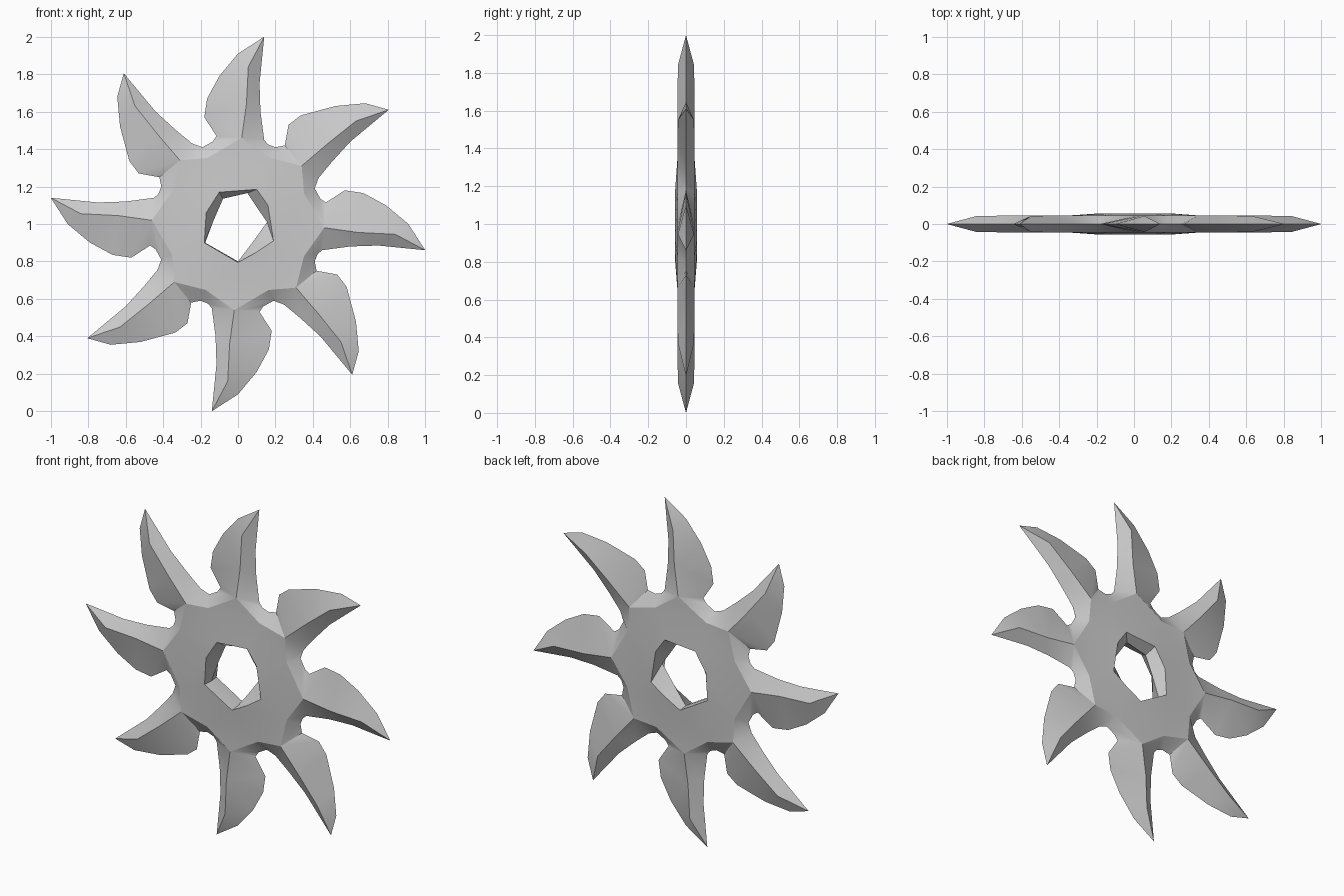
import bpy, bmesh, math

if "Cube" in bpy.data.objects:
    bpy.data.objects.remove(bpy.data.objects["Cube"])

# Two neighbouring blades (x, z about the centre); repeated four times around.
# Outline runs clockwise; the string says which ridge point each edge point rises to.
BLADES = [
    dict(edge=[(-.19, .41), (-.135, .44), (-.115, .47), (-.18, .57), (-.165, .67), (-.10, .79),
               (0, .91), (.14, 1.0), (.115, .75), (.12, .60), (.14, .45), (.16, .425)],
         link="hbbbmmtttmbb", b=(.02, .46), m=(.045, .64), t=(.055, .84)),
    dict(edge=[(.20, .41), (.25, .42), (.27, .53), (.335, .58), (.52, .63), (.68, .645),
               (.805, .61), (.60, .44), (.50, .33), (.43, .245)],
         link="hbbmmtttmb", b=(.34, .31), m=(.48, .43), t=(.63, .55)),
]
# Irregular bore: surface rim and narrow middle, clockwise from upper left
RIM = [(-.10, .17), (.10, .185), (.16, .10), (.19, -.09), (.10, -.15), (0, -.205), (-.18, -.10), (-.17, .06)]
MID = [(-.08, .135), (.05, .165), (.10, .09), (.155, .01), (.08, -.095), (0, -.20), (-.175, -.10), (-.13, .02)]
HEIGHT = dict(h=.045, b=.046, m=.045, t=.043)

bm = bmesh.new()


def vert(p, y=0.0, turns=0):
    x, z = p
    for _ in range(turns):
        x, z = z, -x
    return bm.verts.new((x, y, z + 1))


def face(*vs):
    vs = list(dict.fromkeys(vs))
    if len(vs) > 2:
        bm.faces.new(vs)


# Sharp outer edge and middle of the bore lie on the centre plane
edges = [[vert(p, 0, k // 2) for p in BLADES[k % 2]["edge"]] for k in range(8)]
mid = [vert(p) for p in MID]

# Front and back skins: bevelled blades, hub and bore
for side in (-1, 1):
    rim = [vert(p, side * .057) for p in RIM]
    pts = []
    for k in range(8):
        d = BLADES[k % 2]
        hub = [c * .86 for c in d["edge"][0]]
        ridge = {c: vert(d[c], side * HEIGHT[c], k // 2) for c in "bmt"}
        ridge["h"] = vert(hub, side * HEIGHT["h"], k // 2)
        pts.append(ridge)
    for k in range(8):
        n = (k + 1) % 8
        outer = edges[k] + [edges[n][0]]
        inner = [pts[k][c] for c in BLADES[k % 2]["link"]] + [pts[n]["h"]]
        for i in range(len(outer) - 1):
            face(outer[i], outer[i + 1], inner[i + 1], inner[i])
        face(pts[k]["h"], pts[k]["b"], pts[n]["h"])
        face(pts[k]["h"], pts[n]["h"], rim[n], rim[k])
        face(rim[k], rim[n], mid[n], mid[k])

bmesh.ops.recalc_face_normals(bm, faces=bm.faces)
mesh = bpy.data.meshes.new("throwing_star")
bm.to_mesh(mesh)
bm.free()
star = bpy.data.objects.new("throwing_star", mesh)
bpy.context.collection.objects.link(star)
bpy.context.view_layer.objects.active = star
star.select_set(True)
bpy.ops.object.shade_smooth_by_angle(angle=math.radians(30))
